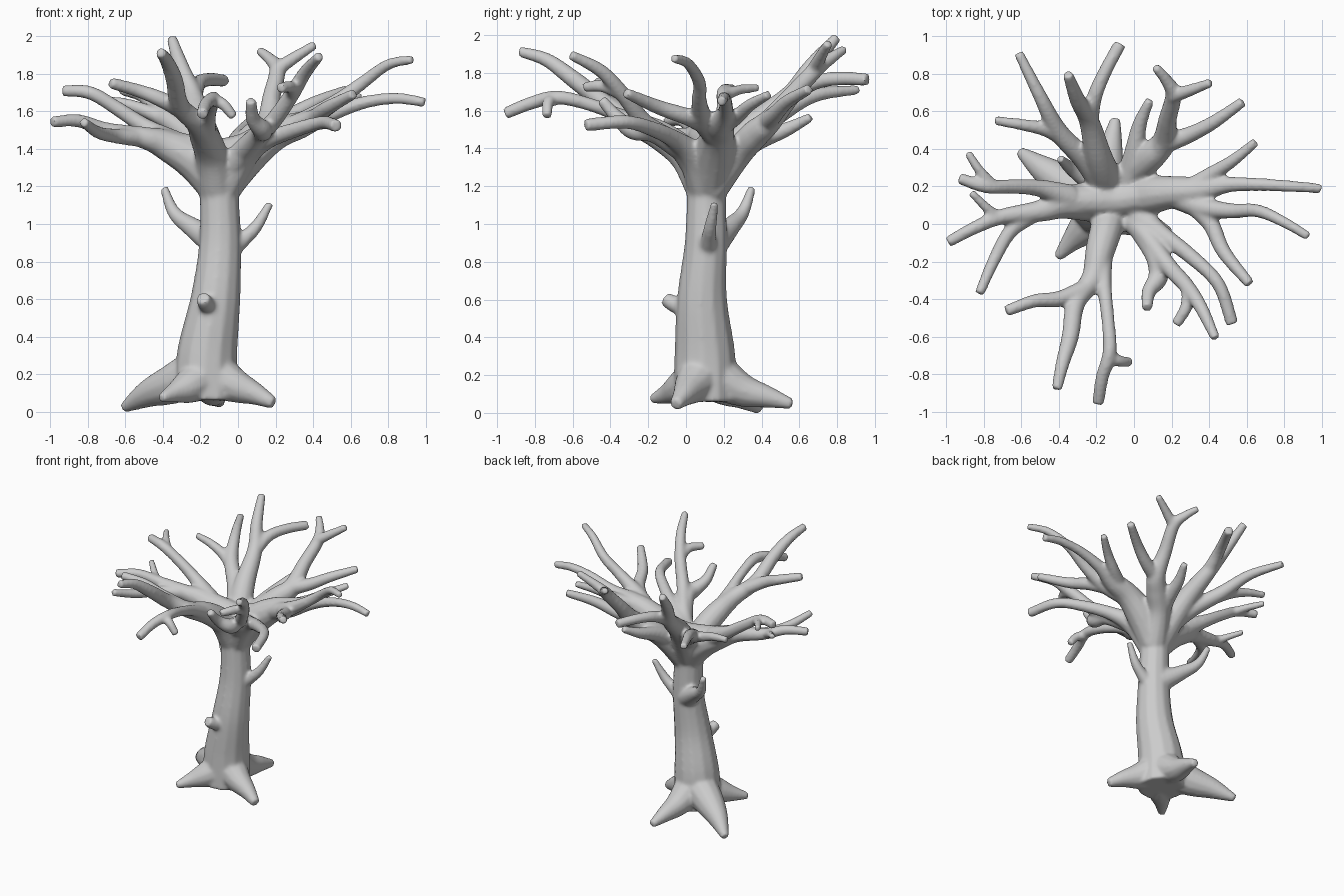
import bpy
from mathutils import Vector

curve = bpy.data.curves.new("tree_paths", 'CURVE')
curve.dimensions = '3D'
curve.bevel_depth = 1.0
curve.bevel_resolution = 4
curve.use_fill_caps = True


def limb(*pts, steps=6):
    """Tapered tube through (x, y, z, radius) points, smoothed by Catmull-Rom."""
    p = [Vector(q) for q in pts]
    # lengthen the tip a little to make up for the softening
    p[-1] += Vector((*(0.014 * (p[-1] - p[-2]).to_3d().normalized()), 0.003))
    p = [2 * p[0] - p[1]] + p + [2 * p[-1] - p[-2]]
    out = []
    for i in range(1, len(p) - 2):
        a, b, c, d = p[i - 1:i + 3]
        for k in range(steps):
            t = k / steps
            out.append(0.5 * (2 * b + (c - a) * t + (2 * a - 5 * b + 4 * c - d) * t ** 2
                              + (3 * b - a - 3 * c + d) * t ** 3))
    out.append(p[-2])
    s = curve.splines.new('POLY')
    s.points.add(len(out) - 1)
    for sp, q in zip(s.points, out):
        sp.co = (q[0], q[1], q[2], 1)
        sp.radius = max(q[3], 0.014)


# trunk
limb((-.17, .10, .06, .17), (-.165, .10, .3, .163), (-.12, .085, .6, .134), (-.095, .105, .9, .113),
     (-.1, .11, 1.2, .106), (-.09, .12, 1.36, .12))

# roots
limb((-.2, .13, .22, .13), (-.34, .2, .15, .11), (-.48, .29, .095, .075), (-.6, .38, .025, .025))
limb((-.16, .15, .2, .13), (-.14, .3, .12, .09), (-.12, .43, .085, .06), (-.1, .55, .05, .025))
limb((-.13, .08, .2, .13), (-.02, .03, .14, .095), (.09, -.01, .095, .062), (.18, -.05, .05, .03))
limb((-.18, .06, .18, .12), (-.27, -.03, .13, .09), (-.34, -.1, .1, .055), (-.4, -.17, .075, .022))

# stub and side shoots on the trunk
limb((-.14, .03, .55, .06), (-.17, -.06, .575, .046), (-.185, -.1, .6, .035))
limb((-.12, .15, .9, .08), (-.24, .23, .98, .055), (-.34, .3, 1.06, .037), (-.39, .345, 1.18, .02))
limb((-.07, .11, .84, .06), (.03, .12, .92, .042), (.1, .13, .99, .034), (.165, .15, 1.1, .018))

# saddle that fills the crotch between the main limbs
limb((-.34, .12, 1.42, .075), (-.2, .125, 1.38, .09), (-.08, .13, 1.37, .09), (.06, .15, 1.41, .085),
     (.2, .17, 1.48, .07))

# left limb and its twigs
limb((-.1, .11, 1.18, .1), (-.22, .12, 1.33, .11), (-.38, .11, 1.42, .085), (-.5, .07, 1.46, .06),
     (-.7, .04, 1.5, .043), (-.85, -.02, 1.55, .036), (-.98, -.09, 1.545, .028))
limb((-.35, .14, 1.43, .075), (-.5, .19, 1.52, .048), (-.65, .2, 1.62, .04), (-.79, .2, 1.7, .037),
     (-.92, .24, 1.71, .028))
limb((-.75, .2, 1.68, .035), (-.82, .28, 1.71, .028), (-.88, .37, 1.72, .02))
limb((-.72, .03, 1.5, .035), (-.79, .09, 1.54, .027), (-.86, .16, 1.57, .018))
limb((-.53, .06, 1.46, .05), (-.66, -.04, 1.47, .04), (-.75, -.2, 1.49, .034), (-.82, -.36, 1.54, .024))

# back left limb and its twigs
limb((-.1, .12, 1.2, .1), (-.15, .24, 1.38, .09), (-.19, .36, 1.52, .075), (-.24, .55, 1.68, .055),
     (-.3, .66, 1.83, .044), (-.35, .79, 1.98, .026))
limb((-.24, .53, 1.67, .05), (-.21, .68, 1.75, .042), (-.15, .82, 1.77, .037), (-.08, .95, 1.765, .032))
limb((-.14, .18, 1.35, .08), (-.26, .34, 1.47, .062), (-.4, .49, 1.58, .052), (-.5, .68, 1.68, .038),
     (-.61, .9, 1.71, .024))
limb((-.34, .43, 1.53, .048), (-.46, .5, 1.59, .04), (-.6, .53, 1.64, .032), (-.73, .55, 1.66, .022))

# back shoot and back right limb with its twigs
limb((-.07, .13, 1.2, .1), (0, .27, 1.37, .08), (.09, .36, 1.47, .078), (.16, .44, 1.54, .066),
     (.18, .56, 1.68, .05), (.21, .69, 1.82, .044), (.17, .77, 1.88, .033), (.12, .83, 1.92, .022))
limb((.2, .68, 1.82, .04), (.29, .71, 1.88, .034), (.4, .75, 1.95, .022))
limb((.13, .42, 1.53, .06), (.28, .47, 1.58, .046), (.42, .54, 1.65, .038), (.57, .645, 1.71, .026))
limb((-.03, .22, 1.36, .08), (0, .37, 1.44, .057), (.03, .53, 1.5, .04), (.08, .65, 1.56, .022))

# right limb and its twigs
limb((-.08, .12, 1.2, .1), (.05, .15, 1.37, .11), (.2, .17, 1.48, .088), (.34, .18, 1.53, .072),
     (.5, .21, 1.59, .044), (.68, .21, 1.65, .035), (.85, .2, 1.67, .031), (.985, .19, 1.65, .024))
limb((.3, .19, 1.52, .055), (.42, .27, 1.57, .042), (.53, .34, 1.63, .034), (.64, .43, 1.68, .022))
limb((.22, .15, 1.48, .07), (.36, .09, 1.55, .058), (.52, .07, 1.65, .042), (.66, .07, 1.75, .036),
     (.8, .01, 1.85, .03), (.92, -.06, 1.875, .022))
limb((.32, .1, 1.53, .055), (.41, .0, 1.57, .047), (.48, -.15, 1.62, .04), (.61, -.31, 1.69, .026))

# front right limb and its twigs
limb((-.08, .1, 1.18, .09), (.02, .04, 1.35, .08), (.14, -.05, 1.44, .052), (.3, -.17, 1.5, .042),
     (.45, -.32, 1.54, .037), (.52, -.52, 1.525, .032))
limb((-.04, .06, 1.3, .08), (.07, -.07, 1.44, .055), (.18, -.22, 1.54, .047), (.28, -.33, 1.68, .043),
     (.36, -.45, 1.81, .037), (.43, -.6, 1.89, .024))
limb((.29, -.34, 1.69, .038), (.28, -.44, 1.73, .034), (.23, -.525, 1.725, .026))
limb((.02, -.01, 1.38, .06), (.11, -.17, 1.48, .052), (.13, -.28, 1.5, .055), (.08, -.36, 1.56, .04),
     (.07, -.44, 1.65, .026))

# front limb and its twigs
limb((-.11, .1, 1.18, .1), (-.14, .0, 1.36, .09), (-.18, -.14, 1.47, .08), (-.22, -.29, 1.54, .062),
     (-.31, -.42, 1.63, .052), (-.34, -.6, 1.77, .047), (-.38, -.74, 1.87, .038), (-.41, -.87, 1.91, .026))
limb((-.27, -.35, 1.59, .05), (-.4, -.4, 1.66, .044), (-.53, -.41, 1.71, .037), (-.67, -.46, 1.75, .028))
limb((-.17, -.15, 1.47, .06), (-.16, -.32, 1.56, .042), (-.14, -.5, 1.63, .036), (-.13, -.68, 1.67, .038),
     (-.17, -.82, 1.64, .036), (-.19, -.945, 1.59, .03))
limb((-.14, -.7, 1.66, .036), (-.08, -.73, 1.64, .032), (-.03, -.735, 1.58, .024))

# fuse all tubes into one smooth skin
src = bpy.data.objects.new("tree_paths", curve)
bpy.context.collection.objects.link(src)
bpy.context.view_layer.update()
mesh = bpy.data.meshes.new_from_object(src.evaluated_get(bpy.context.evaluated_depsgraph_get()))
bpy.data.objects.remove(src)
tree = bpy.data.objects.new("bare_tree", mesh)
bpy.context.collection.objects.link(tree)
rem = tree.modifiers.new("fuse", 'REMESH')
rem.mode = 'VOXEL'
rem.voxel_size = 0.011
rem.use_smooth_shade = True
smo = tree.modifiers.new("soften", 'SMOOTH')
smo.factor = 0.5
smo.iterations = 10
